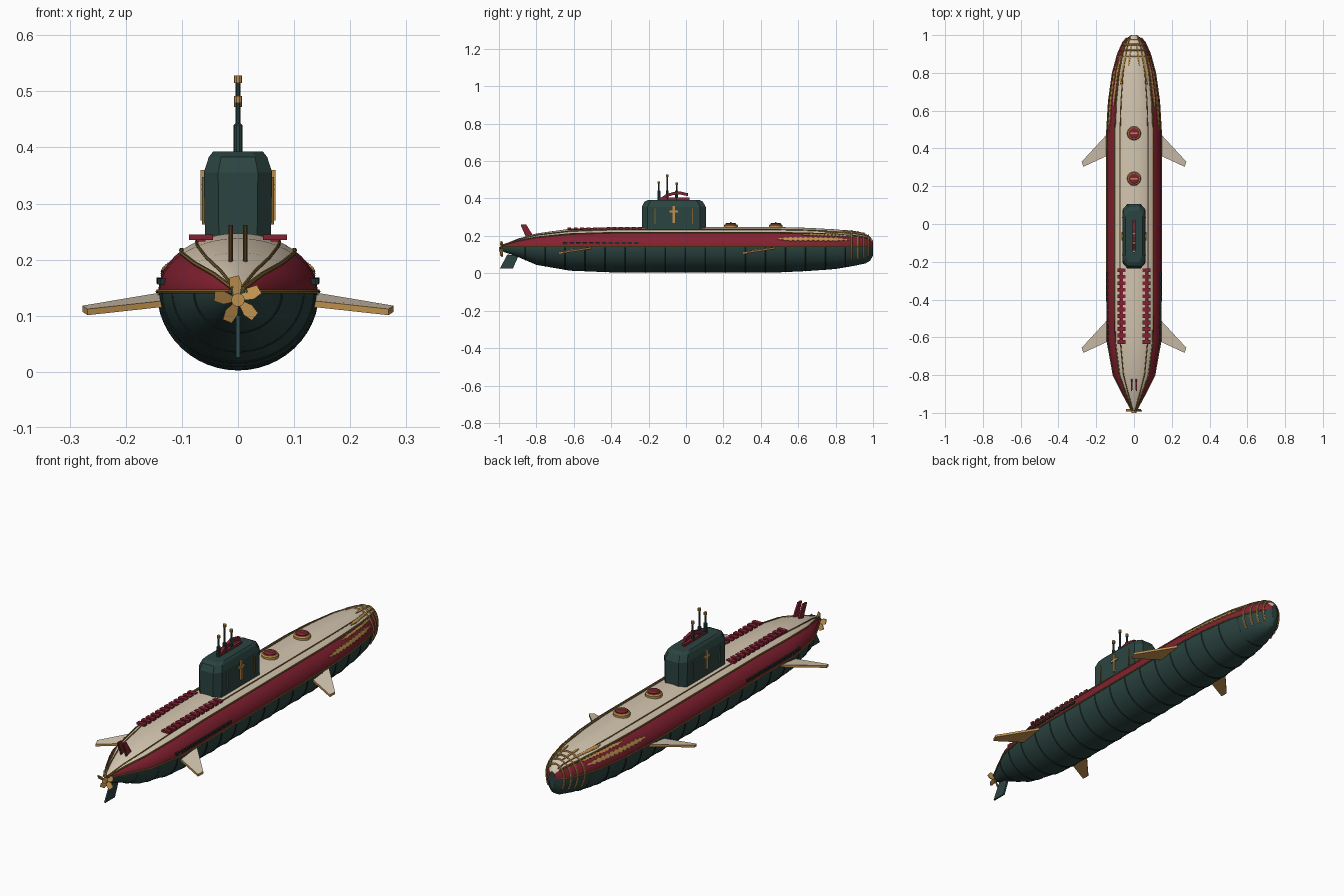
import bpy, bmesh, math
from math import sin, cos, pi, radians
from mathutils import Vector

cube = bpy.data.objects.get("Cube")
if cube:
    bpy.data.objects.remove(cube)


def material(name, rgb):
    m = bpy.data.materials.new(name)
    m.use_nodes = True
    m.diffuse_color = (*rgb, 1)
    bsdf = next(n for n in m.node_tree.nodes if n.type == 'BSDF_PRINCIPLED')
    bsdf.inputs["Base Color"].default_value = (*rgb, 1)
    return m


GREEN = material("deep green", (.024, .058, .052))
SEAM = material("dark green", (.012, .03, .027))
RED = material("crimson", (.23, .015, .03))
CREAM = material("cream", (.66, .56, .43))
GOLD = material("gold", (.52, .28, .075))
TRIM = material("dark gold", (.2, .12, .03))


def make(name, verts, faces, *mats, smooth=False):
    me = bpy.data.meshes.new(name)
    me.from_pydata([tuple(v) for v in verts], [], faces)
    bm = bmesh.new()
    bm.from_mesh(me)
    bmesh.ops.recalc_face_normals(bm, faces=bm.faces)
    bm.to_mesh(me)
    bm.free()
    for m in mats:
        me.materials.append(m)
    ob = bpy.data.objects.new(name, me)
    bpy.context.collection.objects.link(ob)
    if smooth:
        bpy.ops.object.select_all(action='DESELECT')
        ob.select_set(True)
        bpy.context.view_layer.objects.active = ob
        bpy.ops.object.shade_smooth_by_angle(angle=radians(28))
    return ob


def loft(name, rings, *mats, smooth=False):
    n = len(rings[0])
    verts = [p for r in rings for p in r]
    faces = [(k * n + i, k * n + (i + 1) % n, (k + 1) * n + (i + 1) % n, (k + 1) * n + i)
             for k in range(len(rings) - 1) for i in range(n)]
    faces += [tuple(range(n)), tuple(range(len(verts) - n, len(verts)))]
    return make(name, verts, faces, *mats, smooth=smooth)


def box(name, centre, size, mat):
    c, h = Vector(centre), Vector(size) / 2
    ring = lambda z: [c + Vector((sx * h.x, sy * h.y, z)) for sx, sy in ((-1, -1), (1, -1), (1, 1), (-1, 1))]
    return loft(name, [ring(-h.z), ring(h.z)], mat)


def lathe(name, x, y, profile, mat, n=20):
    rings = [[(x + r * cos(2 * pi * i / n), y + r * sin(2 * pi * i / n), z) for i in range(n)]
             for r, z in profile]
    return loft(name, rings, mat, smooth=True)


def tube(name, points, radius, mat, sides=6):
    pts = [Vector(p) for p in points]
    rings = []
    for i, p in enumerate(pts):
        d = (pts[min(i + 1, len(pts) - 1)] - pts[max(i - 1, 0)]).normalized()
        u = d.cross(Vector((0, 0, 1)) if abs(d.z) < .99 else Vector((0, 1, 0))).normalized()
        if abs(d.y) < .3:
            u = Vector((0, 1, 0))
        v = d.cross(u).normalized()
        rings.append([p + radius * (u * cos(2 * pi * k / sides) + v * sin(2 * pi * k / sides))
                      for k in range(sides)])
    return loft(name, rings, mat, smooth=True)


# Hull stations: y, half width, bottom, top
STATIONS = [(-.985, .012, .118, .15), (-.9, .058, .088, .185), (-.8, .108, .045, .213),
            (-.62, .14, .014, .238), (-.4, .142, .005, .247), (.5, .142, .005, .247),
            (.65, .133, .012, .243), (.8, .112, .023, .235), (.9, .085, .04, .224),
            (.96, .058, .053, .212), (.985, .037, .068, .195), (1, .015, .095, .175)]
WATERLINE = .143


def hull_point(y, t, off=0):
    # t is the angle from straight up, positive towards +x
    for a, b in zip(STATIONS, STATIONS[1:]):
        if y <= b[0]:
            break
    f = (y - a[0]) / (b[0] - a[0])
    w, lo, hi = (a[i] + f * (b[i] - a[i]) for i in (1, 2, 3))
    c = cos(t)
    rz = (hi - WATERLINE) if c > 0 else (WATERLINE - lo)
    return Vector(((w + off) * sin(t), y, WATERLINE + (rz + off) * c))


SEG = 48
hull = loft("hull", [[hull_point(s[0], 2 * pi * i / SEG) for i in range(SEG)] for s in STATIONS],
            GREEN, RED, CREAM, smooth=True)
for i, f in enumerate(hull.data.polygons):
    if i >= (len(STATIONS) - 1) * SEG:
        continue
    angle = abs((i % SEG + .5) / SEG * 360 - (360 if i % SEG >= SEG / 2 else 0))
    f.material_index = 2 if angle < 45 else 1 if angle < 90 else 0

# Plate seams around the lower hull
for k in range(17):
    y = -.86 + k * .107
    tube("hull_seam", [hull_point(y, radians(92 + i * 176 / 24)) for i in range(25)], .0025, SEAM, 4)

# Long trim lines along the hull
for side in (-1, 1):
    for deg, r in ((90, .004), (45, .004), (31, .003)):
        tube("hull_trim", [hull_point(s[0], side * radians(deg), .001) for s in STATIONS[:-1]], r, TRIM)

# Curved gold bands over the bow
for y in (.885, .92, .95, .975):
    tube("bow_band", [hull_point(y, radians(-128 + i * 256 / 32), .001) for i in range(33)], .0045, GOLD)


# Scrollwork strips that hug the bow
def strip(name, y0, y1, deg0, deg1, half, tooth, side, n=28):
    verts, faces = [], []
    for i in range(n + 1):
        f = i / n
        mid = deg0 + f * (deg1 - deg0)
        h = (half + tooth * (i % 2)) * min(1, 5 * f + .2, 5 * (1 - f) + .2)
        for d in (-h, 0, h):
            verts.append(hull_point(y0 + f * (y1 - y0), side * radians(mid + d), .0045))
        if i:
            a = 3 * i
            faces += [(a - 3, a - 2, a + 1, a), (a - 2, a - 1, a + 2, a + 1)]
    ob = make(name, verts, faces, GOLD)
    ob.modifiers.new("thickness", 'SOLIDIFY').thickness = .004


for side in (-1, 1):
    strip("flank_scroll", .49, .87, 68, 66, 3, 4, side)
    strip("upper_scroll", .62, .9, 52, 50, 2, 2, side)
    strip("deck_scroll", .74, .92, 36, 30, 2, 2, side)
    strip("crest_scroll", .84, .95, 16, 14, 2, 1, side)

# Tower with chamfered corners
LEVELS = [(.2, .058, -.236, .106), (.355, .061, -.236, .106), (.383, .052, -.222, .09), (.393, .044, -.2, .07)]
rings = []
for z, w, y0, y1 in LEVELS:
    cx, cy = w * .42, .03
    rings.append([(-w + cx, y0, z), (w - cx, y0, z), (w, y0 + cy, z), (w, y1 - cy, z),
                  (w - cx, y1, z), (-w + cx, y1, z), (-w, y1 - cy, z), (-w, y0 + cy, z)])
loft("tower", rings, GREEN)
box("tower_base_trim", (0, -.065, .246), (.1, .3, .006), TRIM)
for side in (-1, 1):
    box("tower_side_bar", (side * .063, -.065, .315), (.008, .012, .09), GOLD)
    box("tower_side_cross", (side * .063, -.065, .33), (.008, .045, .01), GOLD)
    for y in (-.165, .035):
        box("tower_side_strip", (side * .061, y, .305), (.006, .005, .085), TRIM)

# Red arched crest and masts on the tower
crest = [(-.14, .4), (-.105, .424), (-.065, .435), (-.03, .437), (.01, .428)]
outline = crest + [(y, z - .016) for y, z in reversed(crest)]
loft("tower_crest", [[(x, y, z) for y, z in outline] for x in (-.007, .007)], RED)
box("crest_foot", (0, -.06, .398), (.014, .16, .012), RED)
for y, top in ((-.145, .492), (-.1, .528), (-.05, .485)):
    lathe("mast", 0, y, [(.008, .385), (.008, .44), (.0045, .443), (.0045, top - .01)], GREEN, 10)
    lathe("mast_cap", 0, y, [(.0075, top - .013), (.0075, top)], GOLD, 10)

# Deck hatches
for y in (.24, .48):
    lathe("hatch_ring", 0, y, [(.037, .235), (.037, .256), (.032, .262)], GOLD)
    lathe("hatch_lid", 0, y, [(.028, .255), (.028, .266), (.022, .27)], RED)
    box("hatch_bar", (0, y, .271), (.036, .007, .004), GOLD)

# Deck slats and flank vents behind the tower
for side in (-1, 1):
    for k in range(12):
        y = -.245 - k * .0345
        box("deck_slat", (side * .066, y, .24), (.042, .02, .01), RED)
        p = hull_point(y - .02, side * radians(79))
        box("flank_vent", p, (.012, .024, .011), SEAM)
    box("slat_rail", (side * .066, -.435, .236), (.016, .39, .008), RED)

# Four swept fins, cream above and gold elsewhere
PLAN = [(.115, .5, .143), (.14, .478, .141), (.277, .33, .118), (.268, .303, .112), (.14, .362, .126), (.115, .362, .126)]
for name, shift in (("bow_fin", 0), ("stern_fin", -.985)):
    for side in (-1, 1):
        upper = [(side * x, y + shift, z) for x, y, z in PLAN]
        fin = loft(name, [[(x, y, z - .011) for x, y, z in upper], upper], GOLD, CREAM)
        fin.data.polygons[len(PLAN) + 1].material_index = 1

# Twin upper rudders and the lower rudder
for side in (-1, 1):
    shape = [(-.88, .262), (-.855, .262), (-.82, .205), (-.85, .19)]
    loft("upper_rudder", [[(side * .013 + x, y, z) for y, z in shape] for x in (-.004, .004)], RED)
    tube("upper_rudder_edge", [(side * .013, -.882, .26), (side * .013, -.852, .19)], .003, TRIM)
keel = [(-.995, .026), (-.925, .026), (-.895, .095), (-.955, .1)]
loft("lower_rudder", [[(x, y, z) for y, z in keel] for x in (-.004, .004)], GREEN)

# Propeller with five twisted blades
tube("propeller_hub", [(0, -1, .128), (0, -.97, .128)], .012, GOLD, 12)
for k in range(5):
    a = 2 * pi * k / 5 + radians(100)
    rad, tan = Vector((cos(a), 0, sin(a))), Vector((-sin(a), 0, cos(a)))
    blade = [(.008, -.005), (.026, -.012), (.043, -.009), (.042, .008), (.024, .011), (.008, .005)]
    rings = [[Vector((0, -.986 + d + t * .5, .128)) + rad * r + tan * t for r, t in blade] for d in (-.002, .002)]
    loft("propeller_blade", rings, GOLD)
